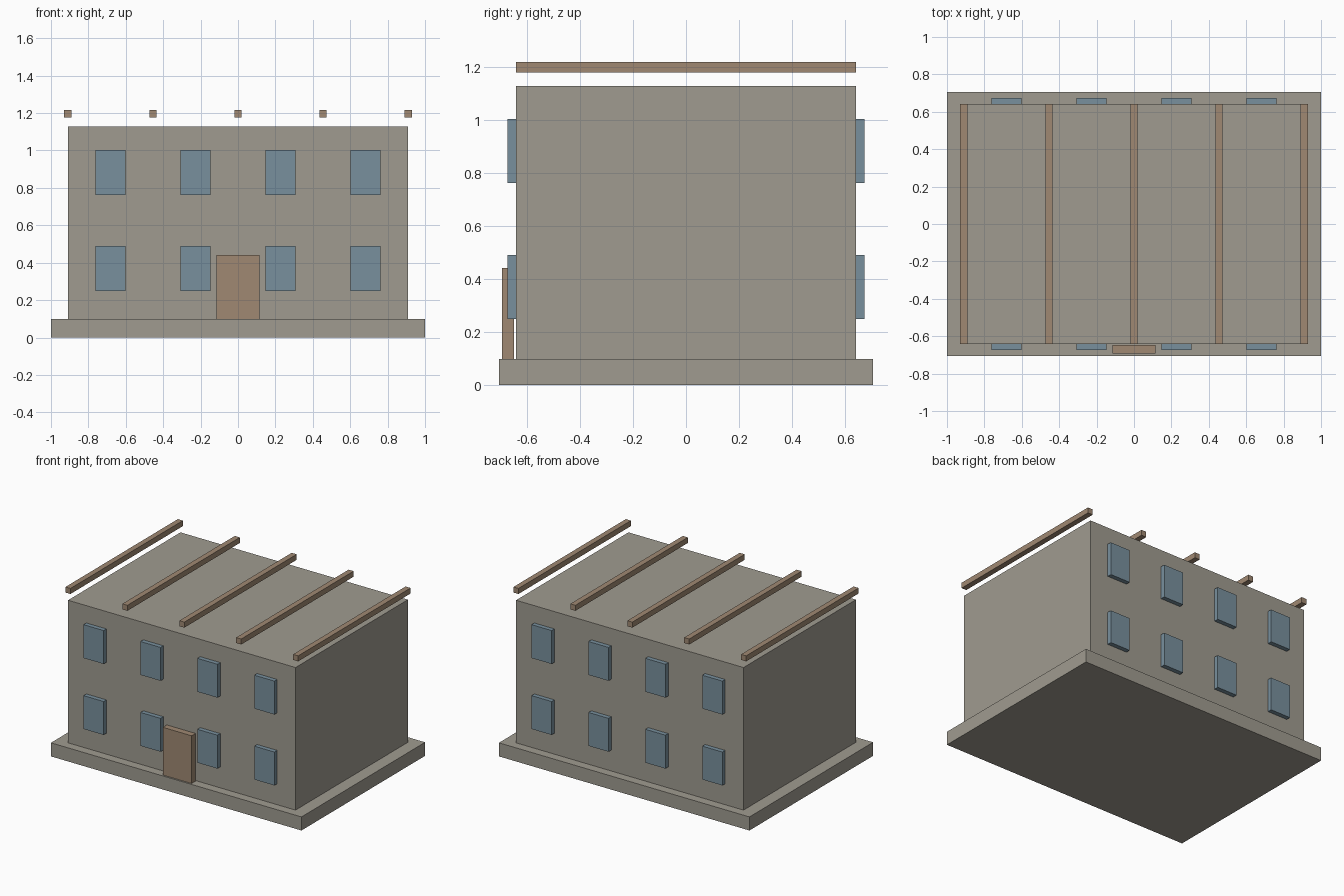
import bpy

cube = bpy.data.objects.get("Cube")
if cube:
    bpy.data.objects.remove(cube, do_unlink=True)


def material(name, rgb):
    mat = bpy.data.materials.new(name)
    mat.use_nodes = True
    color = (*rgb, 1.0)
    mat.diffuse_color = color
    mat.node_tree.nodes["Principled BSDF"].inputs["Base Color"].default_value = color
    return mat


stone = material("grey stone", (0.35, 0.33, 0.28))
wood = material("brown wood", (0.35, 0.25, 0.17))
glass = material("blue glass", (0.19, 0.28, 0.34))


def box(name, mat, x, y, z):
    """Box spanning the (low, high) ranges given for each axis."""
    spans = (x, y, z)
    bpy.ops.mesh.primitive_cube_add(size=1, location=[(a + b) / 2 for a, b in spans])
    obj = bpy.context.object
    obj.name = name
    obj.scale = [b - a for a, b in spans]
    bpy.ops.object.transform_apply(location=False, rotation=False, scale=True)
    obj.data.materials.append(mat)
    return obj


WALL_X, WALL_Y = 0.908, 0.641
BASE_TOP, WALL_TOP = 0.098, 1.127

# Foundation slab and main block
box("foundation", stone, (-1, 1), (-0.705, 0.705), (0, BASE_TOP))
box("walls", stone, (-WALL_X, WALL_X), (-WALL_Y, WALL_Y), (BASE_TOP, WALL_TOP))

# Front door, standing just clear of the wall
box("door", wood, (-0.115, 0.115), (-0.693, -0.648), (BASE_TOP, 0.442))

# Roof beams running front to back, raised above the roof
for i in range(5):
    x = (i - 2) * 0.4545
    box(f"roof_beam_{i + 1}", wood, (x - 0.02, x + 0.02),
        (-WALL_Y, WALL_Y), (1.177, 1.217))

# Two rows of four windows on the front and the back
for side, sign in (("front", -1), ("back", 1)):
    y = sorted((sign * (WALL_Y - 0.01), sign * 0.673))
    for floor, z in (("lower", 0.249), ("upper", 0.761)):
        for i in range(4):
            x = (i - 1.5) * 0.4545
            box(f"{side}_{floor}_window_{i + 1}", glass,
                (x - 0.08, x + 0.08), y, (z, z + 0.241))
